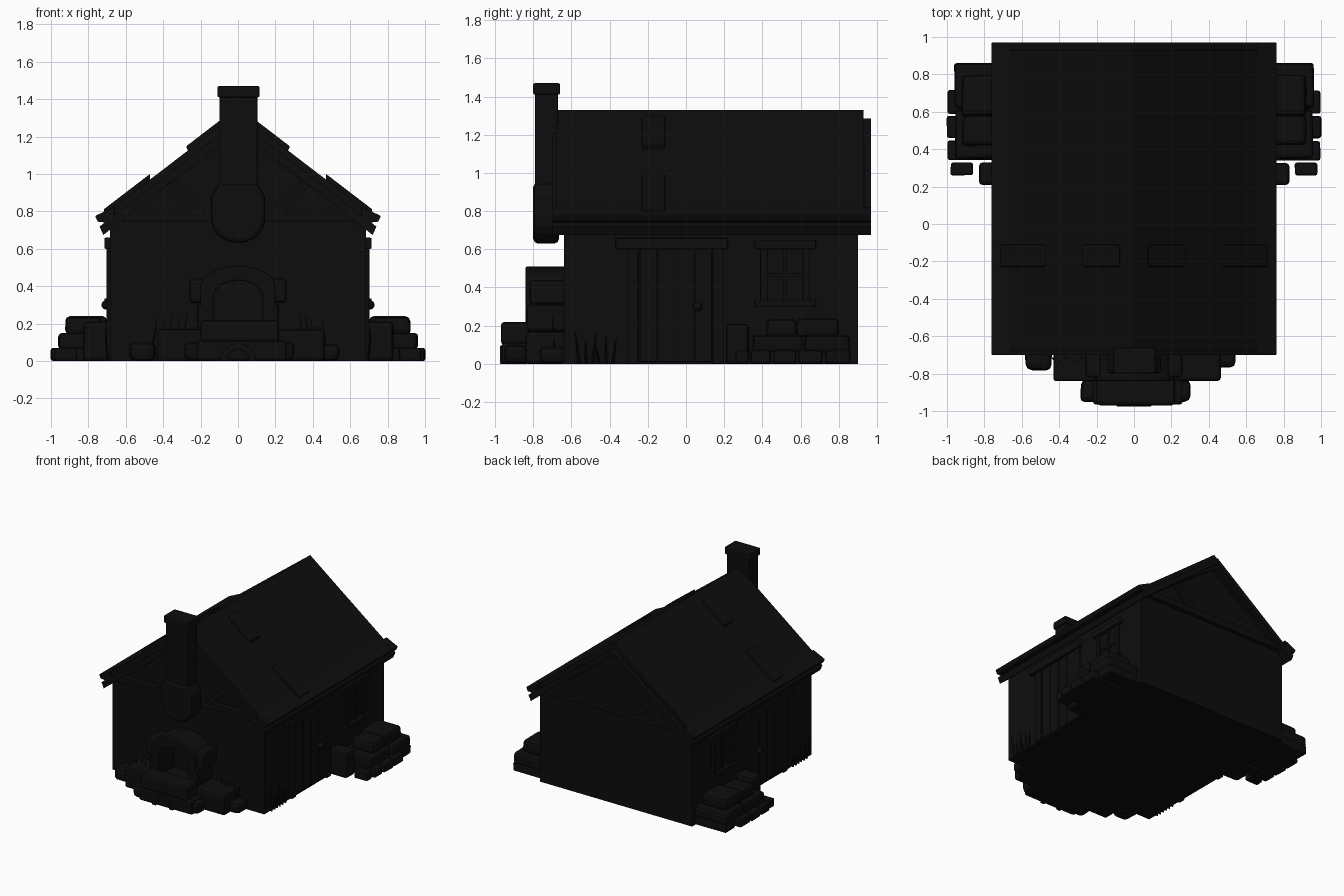
import bpy, bmesh, math, random
from mathutils import Vector

if "Cube" in bpy.data.objects:
    bpy.data.objects.remove(bpy.data.objects["Cube"])

random.seed(4)
dark = bpy.data.materials.new("dark")
dark.diffuse_color = (0.004, 0.004, 0.004, 1)
dark.use_nodes = True
dark.node_tree.nodes["Principled BSDF"].inputs["Base Color"].default_value = dark.diffuse_color


def finish(name, bm, bevel=0.0, seg=2):
    bmesh.ops.recalc_face_normals(bm, faces=bm.faces)
    me = bpy.data.meshes.new(name)
    bm.to_mesh(me)
    bm.free()
    ob = bpy.data.objects.new(name, me)
    bpy.context.collection.objects.link(ob)
    me.materials.append(dark)
    if bevel:
        m = ob.modifiers.new("bevel", 'BEVEL')
        m.width, m.segments, m.limit_method = bevel, seg, 'ANGLE'
    return ob


def prism(name, pts, y0, y1, bevel=0.0):
    """Extrude an x-z outline along y."""
    bm = bmesh.new()
    f = bm.faces.new([bm.verts.new((x, y0, z)) for x, z in pts])
    r = bmesh.ops.extrude_face_region(bm, geom=[f])
    vs = [v for v in r['geom'] if isinstance(v, bmesh.types.BMVert)]
    bmesh.ops.translate(bm, verts=vs, vec=(0, y1 - y0, 0))
    return finish(name, bm, bevel)


def box(name, x0, x1, y0, y1, z0, z1, bevel=0.0, jitter=0.0):
    bm = bmesh.new()
    bmesh.ops.create_cube(bm, size=1)
    for v in bm.verts:
        v.co = Vector(((x0 + x1) / 2 + v.co.x * (x1 - x0), (y0 + y1) / 2 + v.co.y * (y1 - y0),
                       (z0 + z1) / 2 + v.co.z * (z1 - z0)))
        v.co += Vector((random.uniform(-jitter, jitter), random.uniform(-jitter, jitter), 0))
    return finish(name, bm, bevel)


def beam(name, a, b, w, y0, y1):
    """Straight timber between two x-z points."""
    d = (Vector(b) - Vector(a)).normalized() * w / 2
    n = (-d.y, d.x)
    return prism(name, [(a[0] + n[0], a[1] + n[1]), (b[0] + n[0], b[1] + n[1]),
                        (b[0] - n[0], b[1] - n[1]), (a[0] - n[0], a[1] - n[1])], y0, y1)


def arc(r, cz, n, a0=0, a1=math.pi, rz=None):
    rz = rz or r
    return [(r * math.cos(a0 + (a1 - a0) * i / n), cz + rz * math.sin(a0 + (a1 - a0) * i / n))
            for i in range(n + 1)]


S = 0.765                      # roof slope


def rz(x, off=0.0):
    return 1.33 - S * abs(x) + off


# walls with gables
prism("house_walls", [(-.685, 0), (.685, 0), (.685, .76), (0, 1.26), (-.685, .76)], -.64, .90)


# roof covering and the slightly longer boards beneath it
def chevron(name, x, top, thick, y0, y1):
    prism(name, [(-x, rz(x, top)), (0, rz(0, top)), (x, rz(x, top)), (x - .02, rz(x, top - thick)),
                 (0, rz(0, top - thick)), (-x + .02, rz(x, top - thick))], y0, y1)


chevron("roof_covering", .71, 0, .05, -.68, .93)
chevron("roof_boards", .74, -.045, .045, -.70, .97)

for s, side in ((-1, "left"), (1, "right")):
    # eave board
    prism(side + "_eave", [(s * .66, .825), (s * .765, .775), (s * .75, .745), (s * .66, .735)], -.70, .97, .006)
    # raised roof patches
    for a, b in ((.075, .278), (.47, .72)):
        prism(side + "_roof_patch", [(s * a, rz(a, -.01)), (s * a, rz(a, .03)), (s * b, rz(b, .03)),
                                     (s * (b - .02), rz(b, -.01))], -.23, -.11, .008)

# gable timbers, front and back
for end, y0, y1 in (("front", -.68, -.63), ("back", .89, .935)):
    box(end + "_tie_beam", -.72, .72, y0, y1, .745, .80, .006)
    for s in (-1, 1):
        beam(end + "_rafter", (s * .70, .745), (0, 1.245), .06, y0, y1)
        beam(end + "_brace", (s * .20, .79), (s * .37, .96), .05, y0 + .01, y1 - .01)

# chimney
box("chimney_stack", -.10, .105, -.79, -.67, .80, 1.42, .008)
box("chimney_cap", -.11, .115, -.80, -.66, 1.41, 1.47, .008)
prism("chimney_foot", [(.105, .95), (.145, .88)] + arc(.145, .76, 10, 0, -math.pi, .13)
      + [(-.145, .88), (-.105, .95)], -.80, -.665, .025)

# oven arch, its side blocks and stone base
inner = [(.13, .17)] + arc(.13, .34, 12, rz=.09) + [(-.13, .17)]
outer = [(-.20, .17)] + arc(.20, .40, 12, math.pi, 0, rz=.11) + [(.20, .17)]
prism("oven_arch", inner + outer, -.84, -.63, .008)
for s in (-1, 1):
    box("oven_block_upper", min(s * .14, s * .26), max(s * .14, s * .26), -.82, -.63, .31, .44, .02)
    box("oven_block_lower", min(s * .14, s * .22), max(s * .14, s * .22), -.835, -.63, .17, .31, .02)
box("oven_base", -.43, .20, -.84, -.63, 0, .17, .012)
box("oven_base_right", .20, .465, -.84, -.63, 0, .17, .02)

# hearth in front, with ash opening rim
box("hearth_slab", -.20, .22, -.97, -.82, .10, .22, .02)
box("hearth_foot", -.22, .26, -.965, -.82, 0, .11, .015)
prism("ash_arch", arc(.095, 0, 10) + arc(.06, 0, 10, math.pi, 0), -.975, -.90, .004)
for x0, x1, y0, y1, h in ((-.285, -.19, -.95, -.83, .10), (.20, .30, -.95, -.83, .10),
                          (-.58, -.44, -.78, -.63, .10), (.44, .54, -.77, -.63, .09)):
    box("hearth_stone", x0, x1, y0, y1, 0, h, .03, .008)


def blade(x, y, dx, dy, h):
    bm = bmesh.new()
    bmesh.ops.create_cone(bm, segments=4, radius1=.009, radius2=.001, depth=h, cap_ends=True)
    for v in bm.verts:
        t = v.co.z / h + .5
        v.co += Vector((x + dx * t, y + dy * t, h / 2))
    finish("grass_blade", bm)


for i in range(5):
    blade(-.47 + .04 * i, -.70 - .02 * (i % 2), .04, -.02, random.uniform(.2, .28))
    blade(.36 + .03 * i, -.68, -.03, -.02, random.uniform(.18, .26))


def side_box(name, s, x0, x1, *rest):
    return box(name, min(s * x0, s * x1), max(s * x0, s * x1), *rest)


# everything on the two long sides
for s, side in ((-1, "left_"), (1, "right_")):
    # door, planks, frame and knob
    for i in range(4):
        side_box(side + "door_plank", s, .66, .693, -.24 + .095 * i, -.15 + .095 * i, .01, .60, .004)
    for y in (-.31, .14):
        side_box(side + "door_post", s, .66, .703, y, y + .06, 0, .60, .006)
    side_box(side + "door_lintel", s, .66, .715, -.37, .22, .60, .66, .008)
    bm = bmesh.new()
    bmesh.ops.create_uvsphere(bm, u_segments=12, v_segments=8, radius=.025)
    bmesh.ops.translate(bm, verts=bm.verts, vec=(s * .705, .06, .30))
    for f in bm.faces:
        f.smooth = True
    finish(side + "door_knob", bm)

    # window
    side_box(side + "window_lintel", s, .66, .71, .36, .68, .60, .65, .006)
    side_box(side + "window_sill", s, .66, .715, .36, .68, .30, .335, .006)
    for y in (.39, .61):
        side_box(side + "window_jamb", s, .66, .702, y, y + .04, .33, .60, .005)
    side_box(side + "window_mullion", s, .66, .697, .51, .53, .33, .60)
    side_box(side + "window_bar", s, .66, .697, .40, .64, .455, .475)

    # stone pile
    for y0, y1, x1 in ((.26, .33, .98), (.34, .445, .995), (.46, .575, 1.0), (.59, .715, .995), (.73, .86, .96)):
        side_box(side + "pile_base_stone", s, .86 if y0 < .3 else .67, x1, y0, y1, 0, .07, .012, .003)
    side_box(side + "pile_middle_a", s, .67, .955, .35, .61, .06, .15, .02, .005)
    side_box(side + "pile_middle_b", s, .67, .96, .62, .86, .06, .15, .02, .005)
    side_box(side + "pile_top_a", s, .73, .92, .42, .58, .14, .235, .025, .006)
    side_box(side + "pile_top_b", s, .70, .92, .58, .80, .14, .24, .025, .006)
    side_box(side + "pile_end_stone", s, .67, .83, .21, .33, 0, .21, .02, .005)

    # grass by the wall
    for i in range(6):
        blade(s * .695, -.56 + .035 * i, s * .015, .02 * (i % 3 - 1), random.uniform(.11, .18))
